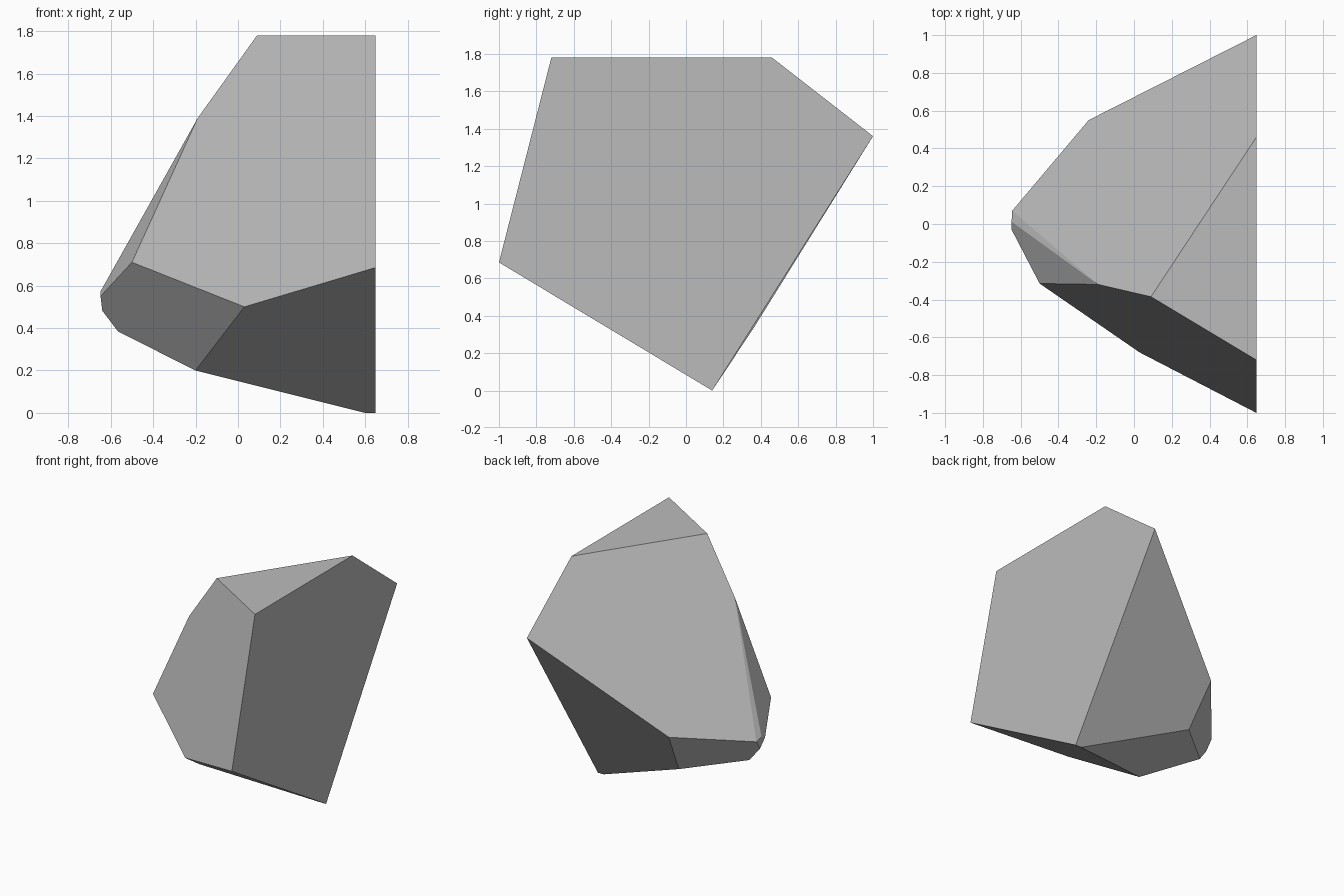
import bpy
import bmesh
from math import radians

cube = bpy.data.objects.get("Cube")
if cube:
    bpy.data.objects.remove(cube, do_unlink=True)

# Stone colour
stone = bpy.data.materials.new("stone_grey")
stone.use_nodes = True
colour = (0.5, 0.5, 0.5, 1.0)
stone.diffuse_color = colour
stone.node_tree.nodes["Principled BSDF"].inputs["Base Color"].default_value = colour

# Flat cut side of the rock, as (y, z) corners on one plane
cut_x = 0.648
cut_side = [(-0.72, 1.78), (0.46, 1.78), (1.0, 1.36), (0.14, 0), (-1.0, 0.685)]
corners = [(cut_x, y, z) for y, z in cut_side]

# Top, front and back corners
corners += [(0.09, -0.385, 1.78), (-0.19, -0.32, 1.39), (-0.5, -0.315, 0.71),
            (0.03, -0.68, 0.5), (-0.24, 0.55, 0.665)]

# Underside corners
corners += [(0.6, 0.14, 0), (-0.2, -0.18, 0.2), (-0.194, 0.364, 0.338),
            (-0.565, 0.04, 0.383)]

# Small blunt tip
corners += [(-0.64, 0.02, 0.482), (-0.648, -0.03, 0.55),
            (-0.648, 0.012, 0.573), (-0.645, 0.07, 0.555)]

# Wrap the corners in a hull and merge it into clean flat facets
bm = bmesh.new()
for corner in corners:
    bm.verts.new(corner)
bmesh.ops.convex_hull(bm, input=bm.verts[:])
bmesh.ops.dissolve_limit(bm, angle_limit=radians(5), verts=bm.verts[:],
                         edges=bm.edges[:], use_dissolve_boundaries=False)
bmesh.ops.recalc_face_normals(bm, faces=bm.faces[:])

mesh = bpy.data.meshes.new("rock")
bm.to_mesh(mesh)
bm.free()
mesh.materials.append(stone)
rock = bpy.data.objects.new("rock", mesh)
bpy.context.collection.objects.link(rock)
